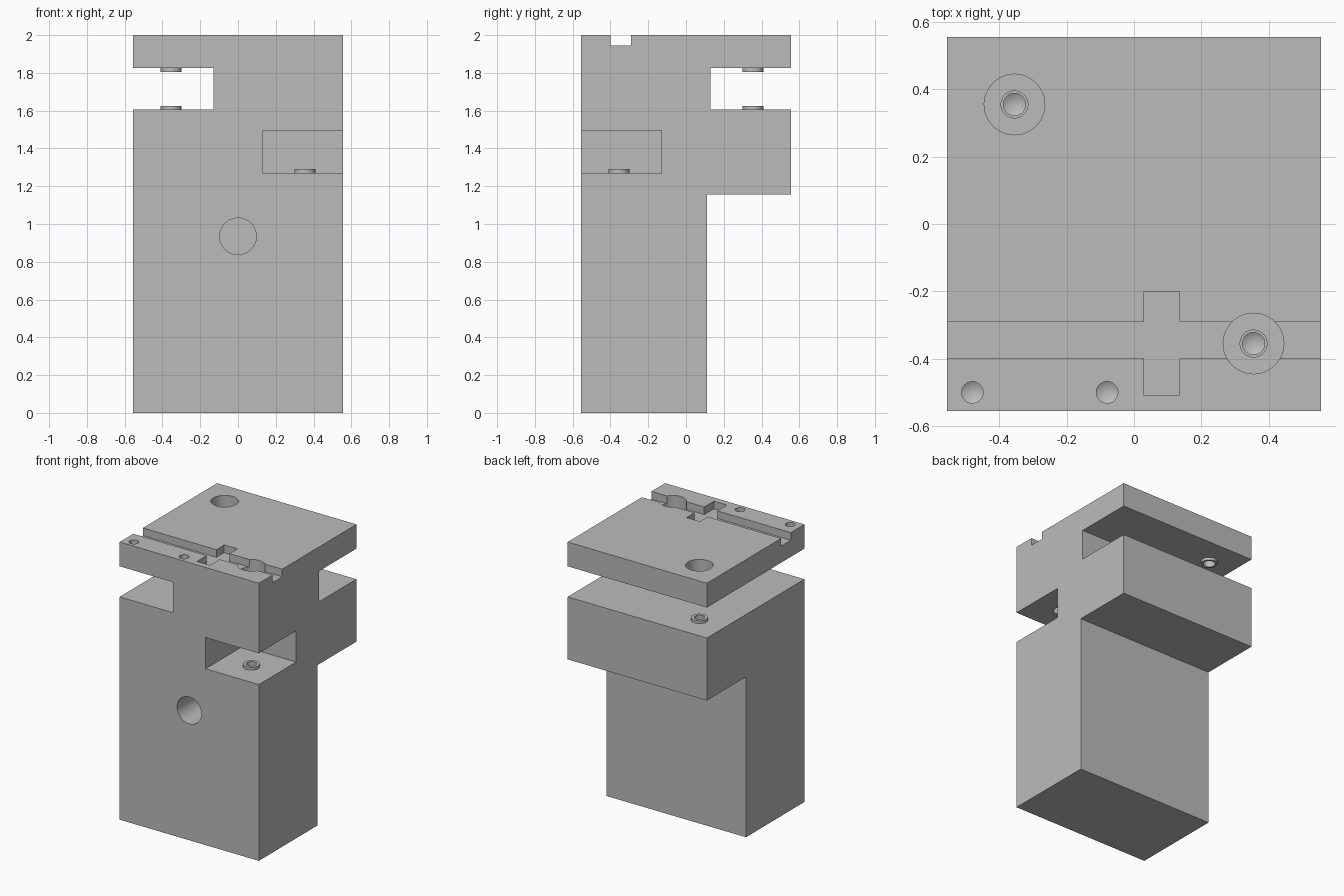
import bpy, bmesh, math
from mathutils import Matrix

cube = bpy.data.objects.get("Cube")
if cube:
    bpy.data.objects.remove(cube, do_unlink=True)

grey = bpy.data.materials.new("machined_grey")
grey.use_nodes = True
colour = (0.5, 0.5, 0.5, 1)
grey.diffuse_color = colour
grey.node_tree.nodes["Principled BSDF"].inputs["Base Color"].default_value = colour

H = 0.555            # half width of the block
OUT = H + 0.1        # cutters reach past the faces
P = 0.355            # screw offset from the centre


def make(name, bm):
    bmesh.ops.recalc_face_normals(bm, faces=bm.faces)
    mesh = bpy.data.meshes.new(name)
    bm.to_mesh(mesh)
    bm.free()
    mesh.materials.append(grey)
    obj = bpy.data.objects.new(name, mesh)
    bpy.context.collection.objects.link(obj)
    return obj


def prism(name, outline, low, high, along_x=False):
    """Extrude an outline along z, or a (y, z) outline along x."""
    bm = bmesh.new()
    place = (lambda a, b: (low, a, b)) if along_x else (lambda a, b: (a, b, low))
    face = bm.faces.new([bm.verts.new(place(a, b)) for a, b in outline])
    new = bmesh.ops.extrude_face_region(bm, geom=[face])["geom"]
    step = (high - low, 0, 0) if along_x else (0, 0, high - low)
    bmesh.ops.translate(bm, vec=step, verts=[g for g in new if isinstance(g, bmesh.types.BMVert)])
    return make(name, bm)


def lathe(name, profile, x, y, z=0, tilt=0):
    """Spin a (radius, height) profile, then tilt about x and move."""
    bm = bmesh.new()
    verts = [bm.verts.new((r, 0, h)) for r, h in profile]
    edges = [bm.edges.new(pair) for pair in zip(verts, verts[1:])]
    bmesh.ops.spin(bm, geom=verts + edges, cent=(0, 0, 0), axis=(0, 0, 1),
                   angle=math.tau, steps=48, use_merge=False)
    bmesh.ops.remove_doubles(bm, verts=bm.verts, dist=0.0001)
    bm.transform(Matrix.Translation((x, y, z)) @ Matrix.Rotation(tilt, 4, 'X'))
    return make(name, bm)


def combine(target, tool, operation):
    tool.hide_render = True
    mod = target.modifiers.new(tool.name, 'BOOLEAN')
    mod.operation = operation
    mod.solver = 'EXACT'
    mod.object = tool
    bpy.context.view_layer.objects.active = target
    bpy.ops.object.modifier_apply(modifier=mod.name)
    bpy.data.objects.remove(tool, do_unlink=True)


# Block with the step under its back
block = prism("slotted_block", [(-H, 0), (0.11, 0), (0.11, 1.155), (H, 1.155), (H, 2), (-H, 2)],
              -H, H, along_x=True)

# L-shaped gap along the right and back
gap = [(-OUT, -OUT), (-0.13, -OUT), (-0.13, 0.13), (OUT, 0.13), (OUT, OUT), (-OUT, OUT)]
combine(block, prism("gap_cutter", gap, 1.605, 1.825), 'DIFFERENCE')

# Pocket in the front left corner
pocket = [(0.13, -OUT), (OUT, -OUT), (OUT, -0.13), (0.13, -0.13)]
combine(block, prism("pocket_cutter", pocket, 1.27, 1.495), 'DIFFERENCE')

# Groove across the top with a cross-shaped recess
y0, y1, x0, x1 = -0.40, -0.29, 0.03, 0.135
groove = [(-OUT, y0), (x0, y0), (x0, -0.51), (x1, -0.51), (x1, y0), (OUT, y0),
          (OUT, y1), (x1, y1), (x1, -0.20), (x0, -0.20), (x0, y1), (-OUT, y1)]
combine(block, prism("groove_cutter", groove, 1.945, 2.1), 'DIFFERENCE')

# Raised seats, sunk slightly into the block before joining
for name, x, y, low, high in (("back_lower_seat", -P, P, 1.58, 1.625),
                              ("back_upper_seat", -P, P, 1.805, 1.85),
                              ("front_seat", P, -P, 1.25, 1.29)):
    combine(block, lathe(name, [(0, low), (0.055, low), (0.055, high), (0, high)], x, y), 'UNION')

# Stepped screw holes: head recess, clearance hole, drilled seat
for name, x, y, seat in (("back_screw_hole", -P, P, 1.625), ("front_screw_hole", P, -P, 1.29)):
    steps = [(0, seat - 0.14), (0.033, seat - 0.12), (0.033, seat + 0.09), (0.04, seat + 0.09),
             (0.04, 1.89), (0.09, 1.89), (0.09, 2.1), (0, 2.1)]
    combine(block, lathe(name, steps, x, y), 'DIFFERENCE')

# Small drilled holes along the front of the top
for x in (-0.48, -0.08):
    drill = [(0, -0.12), (0.032, -0.1), (0.032, 0.1), (0, 0.1)]
    combine(block, lathe("small_hole", drill, x, -0.5, 2), 'DIFFERENCE')

# Round bore in the front face
bore = [(0, -0.4), (0.097, -0.4), (0.097, 0.1), (0, 0.1)]
combine(block, lathe("front_bore", bore, 0, -H, 0.935, math.pi / 2), 'DIFFERENCE')

# Smooth the round walls and keep the machined edges sharp
bpy.ops.object.select_all(action='DESELECT')
block.select_set(True)
bpy.context.view_layer.objects.active = block
bpy.ops.object.shade_smooth_by_angle(angle=math.radians(30))
